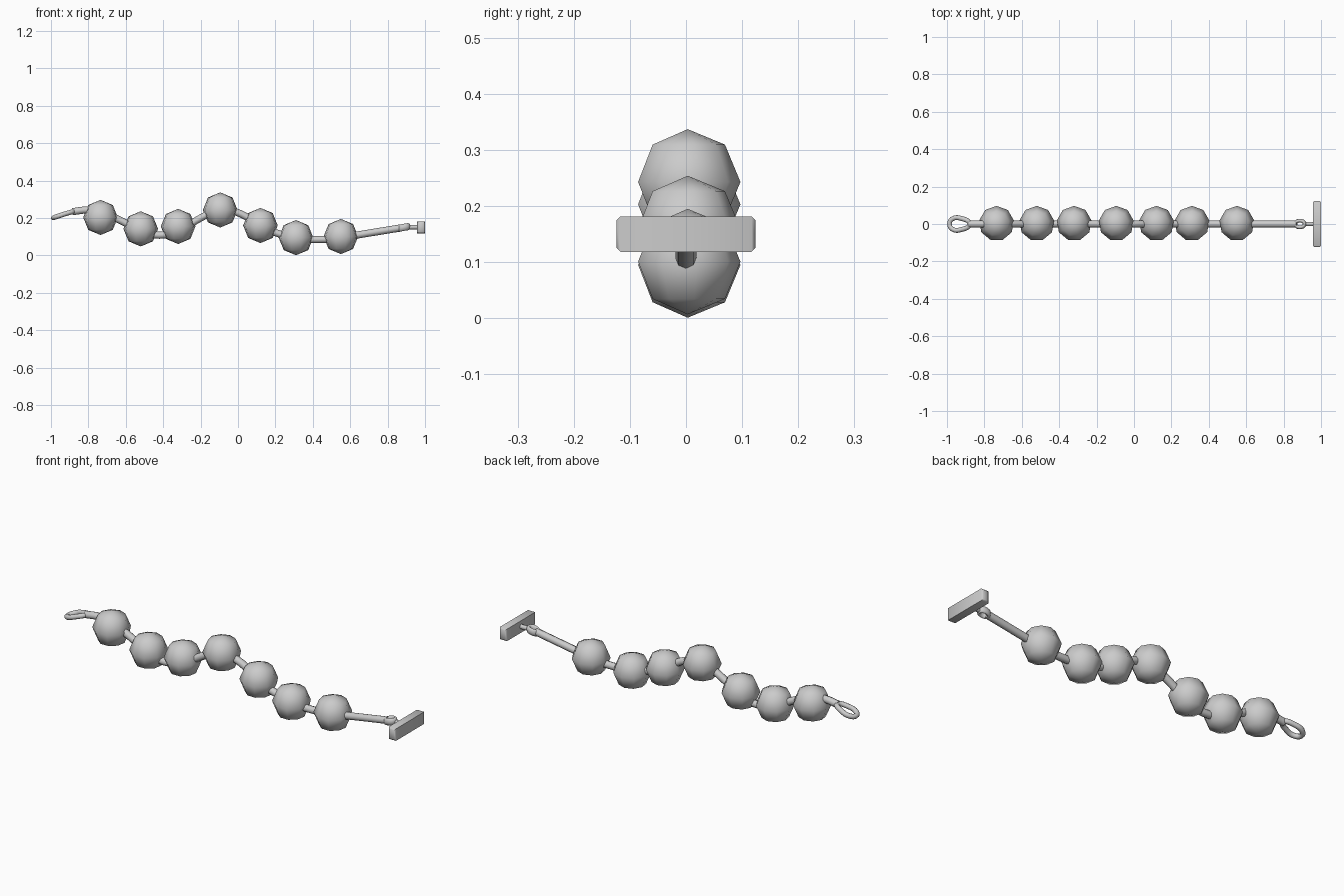
import bpy, bmesh, math
from mathutils import Matrix

if "Cube" in bpy.data.objects:
    bpy.data.objects.remove(bpy.data.objects["Cube"])


def finish(name, bm, angle=None):
    mesh = bpy.data.meshes.new(name)
    bm.to_mesh(mesh)
    bm.free()
    obj = bpy.data.objects.new(name, mesh)
    bpy.context.collection.objects.link(obj)
    bpy.ops.object.select_all(action='DESELECT')
    obj.select_set(True)
    bpy.context.view_layer.objects.active = obj
    if angle is None:
        bpy.ops.object.shade_smooth()
    else:
        bpy.ops.object.shade_smooth_by_angle(angle=math.radians(angle))
    return obj


def tube(name, points, radius, cyclic=False):
    curve = bpy.data.curves.new(name, 'CURVE')
    curve.dimensions = '3D'
    curve.bevel_depth = radius
    curve.bevel_resolution = 2
    curve.resolution_u = 4
    curve.use_fill_caps = True
    spline = curve.splines.new('BEZIER')
    spline.bezier_points.add(len(points) - 1)
    for bp, p in zip(spline.bezier_points, points):
        bp.co = p
        bp.handle_left_type = bp.handle_right_type = 'AUTO'
    spline.use_cyclic_u = cyclic
    obj = bpy.data.objects.new(name, curve)
    bpy.context.collection.objects.link(obj)
    bpy.ops.object.select_all(action='DESELECT')
    obj.select_set(True)
    bpy.context.view_layer.objects.active = obj
    bpy.ops.object.convert(target='MESH')
    bpy.ops.object.shade_smooth_by_angle(angle=math.radians(50))
    return obj


# Beads: nine-sided, four-ring spheres with a corner towards +y
beads = [(-0.735, 0.203), (-0.52, 0.142), (-0.32, 0.155), (-0.095, 0.243),
         (0.12, 0.16), (0.31, 0.095), (0.55, 0.101)]
for i, (x, z) in enumerate(beads):
    bm = bmesh.new()
    bmesh.ops.create_uvsphere(bm, u_segments=9, v_segments=4, radius=0.094)
    top = max((v for v in bm.verts if abs(v.co.z) < 1e-4), key=lambda v: v.co.y)
    turn = math.pi / 2 - math.atan2(top.co.y, top.co.x)
    bm.transform(Matrix.Translation((x, 0.003, z)) @ Matrix.Rotation(turn, 4, 'Z'))
    finish(f"bead_{i + 1}", bm)

# Cord threaded through the beads
path = [(-0.885, 0.234), (-0.80, 0.243), (-0.735, 0.232), (-0.62, 0.183),
        (-0.52, 0.13), (-0.42, 0.108), (-0.32, 0.13), (-0.2, 0.2),
        (-0.095, 0.245), (0.02, 0.22), (0.12, 0.155), (0.215, 0.117),
        (0.31, 0.093), (0.43, 0.085), (0.55, 0.094), (0.65, 0.111), (0.87, 0.147)]
tube("cord", [(x, 0, z) for x, z in path], 0.019)

# Teardrop loop at the left end
half = [(-0.925, 0.03, 0.222), (-0.968, 0.029, 0.208)]
loop = [(-0.88, 0, 0.235)] + half + [(-0.987, 0, 0.201)]
loop += [(x, -y, z) for x, y, z in reversed(half)]
tube("end_loop", loop, 0.013, True)

# Small eye at the right end, with the pin that holds the bar
eye = [(0.862, 0, 0.147), (0.885, 0.018, 0.15), (0.912, 0, 0.152), (0.885, -0.018, 0.15)]
eye_obj = tube("toggle_eye", eye, 0.010, True)
for v in eye_obj.data.vertices:
    v.co.z = 0.15 + (v.co.z - 0.15) * 1.9
tube("toggle_pin", [(0.908, 0, 0.151), (0.965, 0, 0.151)], 0.012)

# Toggle bar with chamfered ends
bm = bmesh.new()
bmesh.ops.create_cube(bm, size=1)
bm.transform(Matrix.Translation((0.979, 0, 0.15)) @ Matrix.Diagonal((0.042, 0.248, 0.063, 1)))
ends = [e for e in bm.edges if abs(e.verts[0].co.y - e.verts[1].co.y) < 0.01]
bmesh.ops.bevel(bm, geom=ends, offset=0.007, segments=1, affect='EDGES')
finish("toggle_bar", bm, 50)
